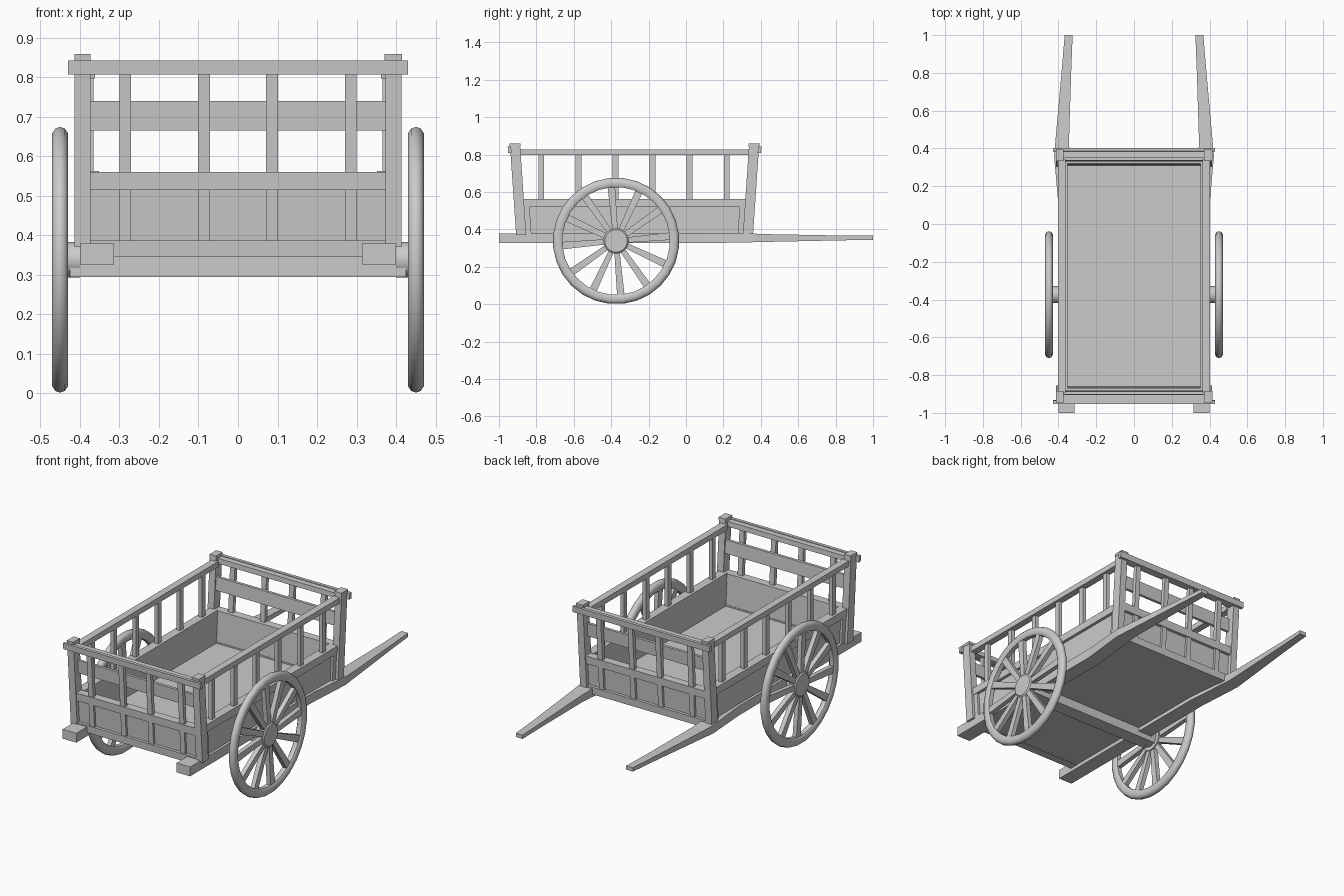
import bpy, bmesh, math
from mathutils import Vector

if "Cube" in bpy.data.objects:
    bpy.data.objects.remove(bpy.data.objects["Cube"])

YM = -0.275          # middle of the cart body
AXLE_Y, AXLE_Z, R = -0.374, 0.338, 0.338


def finish(name, bm, smooth=False):
    bmesh.ops.recalc_face_normals(bm, faces=bm.faces)
    me = bpy.data.meshes.new(name)
    bm.to_mesh(me)
    bm.free()
    ob = bpy.data.objects.new(name, me)
    bpy.context.collection.objects.link(ob)
    if smooth:
        bpy.context.view_layer.objects.active = ob
        ob.select_set(True)
        bpy.ops.object.shade_smooth_by_angle(angle=math.radians(40))
        ob.select_set(False)
    return ob


def loft(name, rings, closed=False, smooth=False):
    bm = bmesh.new()
    vs = [[bm.verts.new(p) for p in ring] for ring in rings]
    n, m = len(rings), len(rings[0])
    for i in range(n if closed else n - 1):
        a, b = vs[i], vs[(i + 1) % n]
        for j in range(m):
            k = (j + 1) % m
            bm.faces.new((a[j], a[k], b[k], b[j]))
    if not closed:
        bm.faces.new(vs[0])
        bm.faces.new(vs[-1])
    return finish(name, bm, smooth)


def lean(z):         # distance of the sloping end wall from the body middle
    return 0.607 + 0.068 * (z - 0.38)


def box(name, x0, x1, y0, y1, z0, z1):
    return loft(name, [[(x0, y0, z), (x1, y0, z), (x1, y1, z), (x0, y1, z)] for z in (z0, z1)])


def end_box(name, s, x0, x1, d0, d1, z0, z1):
    rings = []
    for z in (z0, z1):
        a, b = YM + s * (lean(z) + d0), YM + s * (lean(z) + d1)
        rings.append([(x0, a, z), (x1, a, z), (x1, b, z), (x0, b, z)])
    return loft(name, rings)


def side_box(name, s, x0, x1, z0, z1, d=-0.02):
    rings = []
    for z in (z0, z1):
        a, b = YM - lean(z) - d, YM + lean(z) + d
        rings.append([(s * x0, a, z), (s * x1, a, z), (s * x1, b, z), (s * x0, b, z)])
    return loft(name, rings)


# Floor and axle beam
box("floor", -0.355, 0.355, YM - 0.61, YM + 0.61, 0.347, 0.38)
box("axle_beam", -0.425, 0.425, AXLE_Y - 0.04, AXLE_Y + 0.04, 0.295, 0.347)

# Front and rear walls
for s, tag in ((-1, "front"), (1, "rear")):
    end_box(tag + "_sill", s, -0.375, 0.375, -0.025, 0.022, 0.345, 0.387)
    end_box(tag + "_panel", s, -0.38, 0.38, -0.022, 0.005, 0.38, 0.53)
    end_box(tag + "_mid_rail", s, -0.378, 0.378, -0.025, 0.022, 0.515, 0.56)
    end_box(tag + "_inner_board", s, -0.378, 0.378, -0.02, -0.004, 0.665, 0.74)
    end_box(tag + "_top_rail", s, -0.43, 0.43, 0.022, 0.04, 0.807, 0.842)
    end_box(tag + "_top_bar", s, -0.378, 0.378, -0.01, 0.024, 0.81, 0.838)
    for x in (-0.285, -0.086, 0.086, 0.285):
        end_box(tag + "_upper_slat", s, x - 0.015, x + 0.015, -0.004, 0.018, 0.55, 0.82)
        end_box(tag + "_panel_stile", s, x - 0.015, x + 0.015, 0.0, 0.018, 0.38, 0.52)
    for m in (-1, 1):
        a, b = sorted((m * 0.373, m * 0.413))
        end_box(tag + "_corner_post", s, a, b, -0.027, 0.027, 0.37, 0.845)
        end_box(tag + "_post_cap", s, min(a, m * 0.371), max(b, m * 0.415), -0.03, 0.03, 0.843, 0.858)

# Side walls, shafts and wheels
for s in (-1, 1):
    side = "left" if s < 0 else "right"
    side_box(side + "_panel", s, 0.352, 0.385, 0.37, 0.53)
    side_box(side + "_mid_rail", s, 0.352, 0.402, 0.52, 0.563)
    side_box(side + "_top_rail", s, 0.362, 0.402, 0.797, 0.828)
    for e in (-1, 1):
        a, b = sorted((s * 0.37, s * 0.398))
        end_box(side + "_panel_end", e, a, b, -0.055, -0.02, 0.375, 0.525)
    for i in range(6):
        y = -0.773 + i * 0.198
        box(side + "_slat", s * 0.366, s * 0.388, y - 0.015, y + 0.015, 0.55, 0.81)

    # Chassis rail running out into a tapering shaft: y, x centre, half width, z low, z high
    path = ((-1.0, 0.357, 0.043, 0.326, 0.379), (0.1, 0.357, 0.043, 0.326, 0.379),
            (0.36, 0.382, 0.041, 0.331, 0.377), (0.44, 0.380, 0.036, 0.333, 0.374),
            (0.82, 0.357, 0.025, 0.341, 0.367), (1.0, 0.346, 0.021, 0.344, 0.366))
    loft(side + "_shaft", [[(s * (x - w), y, a), (s * (x + w), y, a),
                            (s * (x + w), y, b), (s * (x - w), y, b)] for y, x, w, a, b in path])

    # Wheel parts turned around the axle
    def at(x, r, t):
        return Vector((s * x, AXLE_Y + r * math.cos(t), AXLE_Z + r * math.sin(t)))

    def turn(n):
        return [2 * math.pi * (i + 0.5) / n for i in range(n)]

    rim = ((0.437, 0.288), (0.43, 0.297), (0.43, 0.322), (0.438, R - 0.004), (0.45, R),
           (0.462, R - 0.004), (0.47, 0.322), (0.47, 0.297), (0.463, 0.288))
    loft(side + "_wheel_rim", [[at(x, r, t) for x, r in rim] for t in turn(28)], True, True)
    hub = ((0.40, 0.045), (0.43, 0.045), (0.43, 0.068), (0.463, 0.068), (0.47, 0.06))
    loft(side + "_hub", [[at(x, r, t) for t in turn(20)] for x, r in hub], False, True)
    for k in range(12):
        t = math.radians(5 + 30 * k)
        across = Vector((0, -math.sin(t), math.cos(t)))
        loft(side + "_spoke", [[at(0.45 - h, r, t) - across * w, at(0.45 + h, r, t) - across * w,
                                at(0.45 + h, r, t) + across * w, at(0.45 - h, r, t) + across * w]
                               for r, w, h in ((0.05, 0.014, 0.014), (0.295, 0.02, 0.012))])
